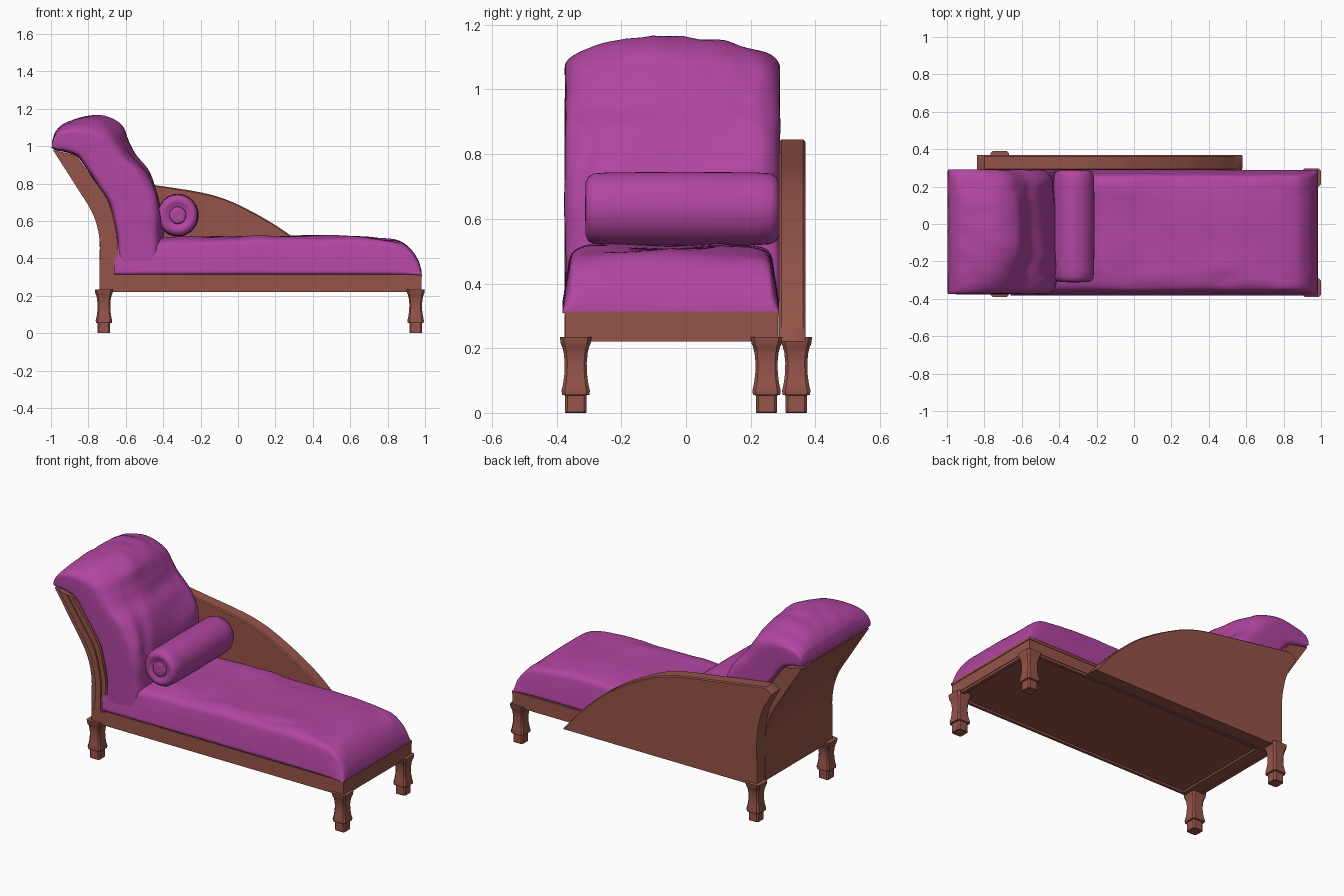
import bpy, bmesh, math
from mathutils import Vector, noise

if "Cube" in bpy.data.objects:
    bpy.data.objects.remove(bpy.data.objects["Cube"])


def material(name, col):
    m = bpy.data.materials.new(name)
    m.diffuse_color = (*col, 1)
    m.use_nodes = True
    m.node_tree.nodes["Principled BSDF"].inputs["Base Color"].default_value = m.diffuse_color
    return m


WOOD = material("reddish wood", (0.30, 0.088, 0.066))
CLOTH = material("purple cloth", (0.445, 0.061, 0.36))


def finish(name, bm, mat, angle=35):
    bmesh.ops.recalc_face_normals(bm, faces=bm.faces)
    me = bpy.data.meshes.new(name)
    bm.to_mesh(me)
    bm.free()
    ob = bpy.data.objects.new(name, me)
    bpy.context.collection.objects.link(ob)
    me.materials.append(mat)
    bpy.ops.object.select_all(action='DESELECT')
    ob.select_set(True)
    bpy.context.view_layer.objects.active = ob
    bpy.ops.object.shade_smooth_by_angle(angle=math.radians(angle))
    return ob


def spline(pts, k=6):
    """Catmull-Rom resampling of tuples of any length."""
    p = [tuple(2 * a - b for a, b in zip(pts[0], pts[1]))] + list(pts)
    p.append(tuple(2 * a - b for a, b in zip(pts[-1], pts[-2])))
    out = []
    for i in range(1, len(p) - 2):
        for s in range(k):
            t = s / k
            out.append(tuple(
                0.5 * (2 * b + (c - a) * t + (2 * a - 5 * b + 4 * c - d) * t * t
                       + (3 * b - a - 3 * c + d) * t ** 3)
                for a, b, c, d in zip(*p[i - 1:i + 3])))
    return out + [tuple(pts[-1])]


def skin(bm, rings):
    """Join closed rings of points and cap both ends."""
    vs = [[bm.verts.new(c) for c in r] for r in rings]
    n = len(vs[0])
    for a, b in zip(vs, vs[1:]):
        for i in range(n):
            bm.faces.new((a[i], a[(i + 1) % n], b[(i + 1) % n], b[i]))
    bm.faces.new(vs[0])
    bm.faces.new(vs[-1])


def band(name, ca, cb, y0, y1):
    """Strip between two xz curves, extruded from y0 to y1."""
    bm = bmesh.new()
    skin(bm, [[(a[0], y0, a[1]), (b[0], y0, b[1]), (b[0], y1, b[1]), (a[0], y1, a[1])]
              for a, b in zip(ca, cb)])
    return finish(name, bm, WOOD)


def box(name, x0, x1, y0, y1, z0, z1):
    return band(name, [(x0, z0), (x1, z0)], [(x0, z1), (x1, z1)], y0, y1)


def mix(ca, cb, t):
    return [tuple(p + (q - p) * t for p, q in zip(a, b)) for a, b in zip(ca, cb)]


def offset(c, w):
    out = []
    for i, p in enumerate(c):
        a, b = Vector(c[max(i - 1, 0)]), Vector(c[min(i + 1, len(c) - 1)])
        d = (b - a).normalized()
        out.append((p[0] + d.y * w, p[1] - d.x * w))
    return out


def cushion(name, stations, y0, y1, taper, amp, seg=72):
    """Loft of rounded sections; station = under x,z, over x,z, roundness exponent."""
    bm = bmesh.new()
    rings = []
    for ax, az, bx, bz, n in spline(stations, 7):
        A, B = Vector((ax, 0, az)), Vector((bx, 0, bz))
        mid, half = (A + B) / 2, (B - A) / 2
        ring = []
        for i in range(seg):
            t = math.tau * i / seg
            e = n if math.sin(t) > 0 else 12
            u = math.copysign(abs(math.cos(t)) ** (2 / e), math.cos(t))
            v = math.copysign(abs(math.sin(t)) ** (2 / e), math.sin(t))
            w = (y1 - y0) / 2 * (1 - taper * (v + 1) / 2)
            p = mid + half * v
            p.y = (y0 + y1) / 2 + u * w
            # soft folds, fading towards the supported side
            q = Vector((p.x * 4, p.y * 7, p.z * 4))
            f = noise.noise(q) + 0.5 * noise.noise(q * 2.1)
            k = amp * f * (0.15 + 0.85 * max(0, v))
            p += half.normalized() * k + Vector((0, k * u * 0.6, 0))
            ring.append(p)
        rings.append(ring)
    skin(bm, rings)
    return finish(name, bm, CLOTH, 50)


# --- seat frame: rails with lips around a recessed deck ----------------
X0, X1, Y0, Y1 = -0.735, 0.98, -0.372, 0.285
for nm, a, b, c, d in (("front_rail", X0, X1, Y0, Y0 + 0.025),
                       ("rear_rail", X0, X1, Y1 - 0.025, Y1),
                       ("foot_rail", X1 - 0.025, X1, Y0, Y1),
                       ("head_rail", X0, X0 + 0.025, Y0, Y1)):
    box(nm, a, b, c, d, 0.235, 0.302)
    box(nm + "_lower_lip", a, b - 0.004, c + 0.004, d - 0.004, 0.221, 0.235)
box("seat_deck", X0 + 0.01, X1 - 0.01, Y0 + 0.01, Y1 - 0.01, 0.233, 0.30)
box("seat_top_lip", -0.645, X1 + 0.004, Y0 - 0.004, Y1 + 0.003, 0.300, 0.314)

# --- curved backrest frame -------------------------------------------
outer = spline([(-0.74, 0.222), (-0.74, 0.36), (-0.74, 0.50), (-0.775, 0.635),
                (-0.865, 0.785), (-0.99, 0.98)])
inner = spline([(-0.645, 0.222), (-0.645, 0.36), (-0.645, 0.50), (-0.688, 0.69),
                (-0.77, 0.82), (-0.865, 0.952)])
band("backrest_frame", outer, inner, Y0 + 0.004, 0.286)
band("backrest_side_bead", mix(outer, inner, 0.3), mix(outer, inner, 0.7), Y0 - 0.004, Y0 + 0.01)

# --- sweeping side panel: thick slab with softened edges ---------------
arch = spline([(-0.80, 0.845), (-0.5, 0.80), (-0.15, 0.742), (0.065, 0.655),
               (0.285, 0.52), (0.45, 0.37), (0.58, 0.22)])
rear = spline([(-0.74, 0.22), (-0.74, 0.36), (-0.74, 0.50), (-0.752, 0.60),
               (-0.78, 0.70), (-0.84, 0.81)])
small = [(x, max(z, 0.22)) for x, z in offset(arch, 0.006)] + rear
bm = bmesh.new()
skin(bm, [[(x, y, z) for x, z in o] for y, o in (
    (0.288, small), (0.295, arch + rear), (0.362, arch + rear), (0.369, small))])
finish("side_panel", bm, WOOD)

# --- legs: bevelled square sections, flared at top --------------------
LEVELS = [(0, .031), (.002, .033), (.054, .033), (.056, .042), (.068, .044), (.09, .039),
          (.12, .035), (.155, .034), (.185, .037), (.205, .042), (.213, .046), (.235, .049)]


def leg(name, cx, cy):
    bm = bmesh.new()
    rings = []
    for z, h in LEVELS:
        c = h * 0.76
        rings.append([(cx + x, cy + y, z) for x, y in (
            (h, c), (c, h), (-c, h), (-h, c), (-h, -c), (-c, -h), (c, -h), (h, -c))])
    skin(bm, rings)
    finish(name, bm, WOOD, 30)


for nm, x, y in (("foot_leg_front", 0.95, -0.341), ("foot_leg_rear", 0.95, 0.249),
                 ("head_leg_front", -0.717, -0.341), ("head_leg_rear", -0.717, 0.341)):
    leg(nm, x, y)

# --- cushions ---------------------------------------------------------
cushion("seat_cushion", [(x, 0.308, x, z, n) for x, z, n in (
    (-0.66, 0.49, 7), (-0.4, 0.508, 7), (-0.1, 0.515, 7), (0.2, 0.518, 7), (0.45, 0.52, 7),
    (0.65, 0.512, 7), (0.8, 0.502, 7), (0.88, 0.483, 8), (0.93, 0.44, 9),
    (0.965, 0.38, 10), (0.98, 0.33, 10))],
    -0.387, 0.293, 0.10, 0.012)

cushion("back_cushion", [
    (-.645, .32, -.41, .32, 6), (-.645, .50, -.405, .50, 6), (-.667, .62, -.425, .66, 5.5),
    (-.69, .70, -.44, .77, 5), (-.75, .79, -.49, .88, 4.5), (-.80, .865, -.555, .955, 3.5),
    (-.85, .935, -.59, 1.02, 3), (-.88, .955, -.63, 1.105, 2.4), (-.91, .965, -.72, 1.157, 2.1),
    (-.94, .972, -.82, 1.163, 2), (-.97, .977, -.92, 1.13, 2.2),
    (-.988, .985, -.973, 1.08, 2.6), (-.996, .992, -.993, 1.03, 3)],
    -0.374, 0.291, 0.0, 0.02)

# --- bolster with end buttons ----------------------------------------
END = [(.003, .012), (0, .034), (.006, .043), (.016, .045), (.016, .051), (.006, .064),
       (.003, .080), (.010, .096), (.028, .106), (.07, .109)]
YA, YB = -0.313, 0.29
prof = [(YA + d, r) for d, r in END] + [(0, .111)] + [(YB - d, r) for d, r in reversed(END)]
bm = bmesh.new()
skin(bm, [[(-0.322 + r * math.cos(math.tau * i / 40), y, 0.631 + 1.03 * r * math.sin(math.tau * i / 40))
           for i in range(40)] for y, r in prof])
finish("bolster", bm, CLOTH, 45)
